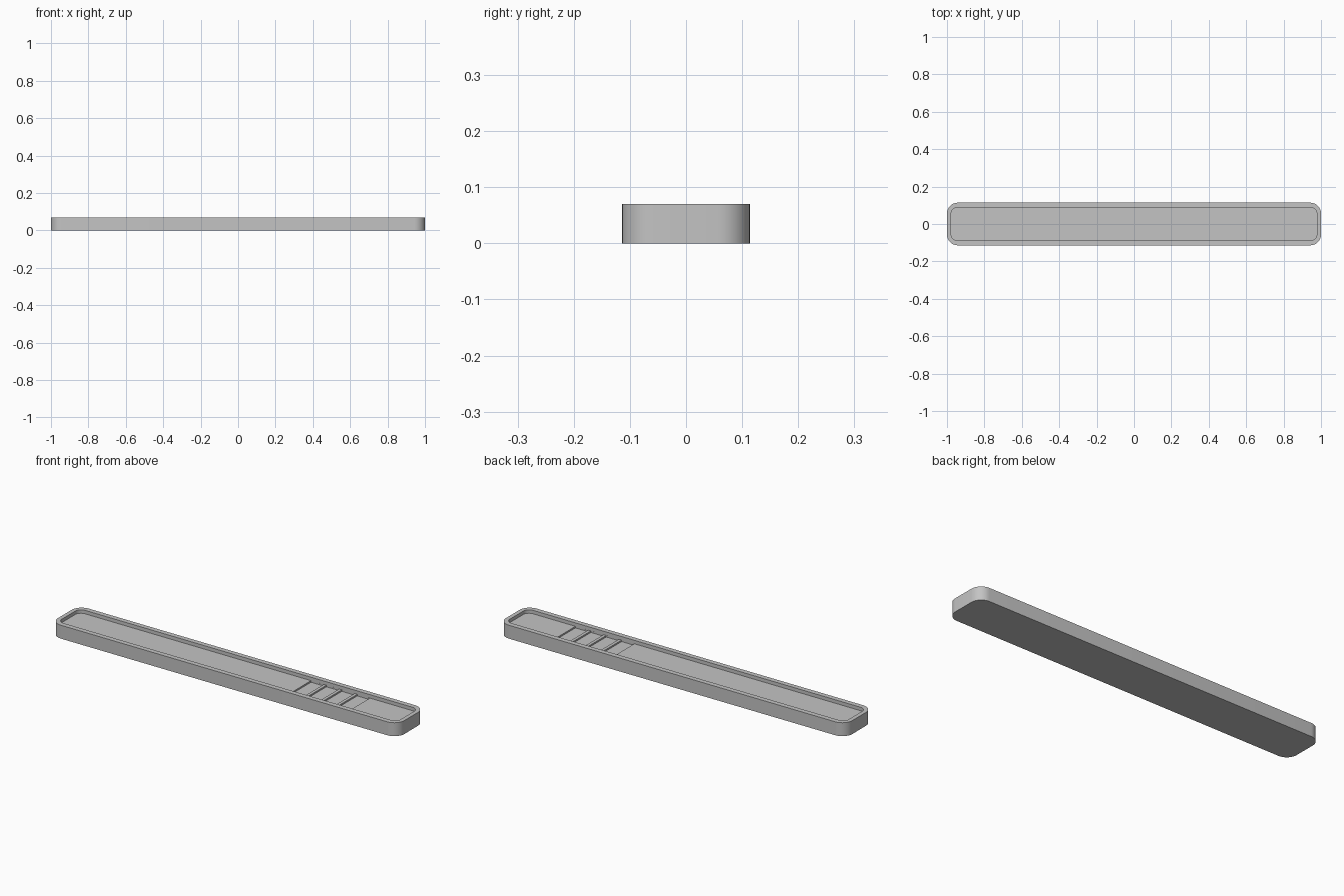
import bpy, bmesh, math

cube = bpy.data.objects.get("Cube")
if cube:
    bpy.data.objects.remove(cube, do_unlink=True)

HEIGHT, FLOOR, POCKET = 0.07, 0.052, 0.044

grey = bpy.data.materials.new("matte grey")
grey.use_nodes = True
colour = (0.55, 0.55, 0.55, 1)
grey.diffuse_color = colour
grey.node_tree.nodes["Principled BSDF"].inputs["Base Color"].default_value = colour


def ring(bm, hx, hy, r, z, steps=10):
    """Rounded rectangle of vertices at height z."""
    verts = []
    for quarter, (sx, sy) in enumerate([(1, 1), (-1, 1), (-1, -1), (1, -1)]):
        for i in range(steps + 1):
            a = (quarter + i / steps) * math.pi / 2
            verts.append(bm.verts.new((sx * (hx - r) + r * math.cos(a),
                                       sy * (hy - r) + r * math.sin(a), z)))
    return verts


def finish(bm, name):
    bmesh.ops.recalc_face_normals(bm, faces=bm.faces)
    mesh = bpy.data.meshes.new(name)
    bm.to_mesh(mesh)
    bm.free()
    mesh.materials.append(grey)
    obj = bpy.data.objects.new(name, mesh)
    bpy.context.collection.objects.link(obj)
    return obj


# Tray: outer wall, rim and sunken floor
bm = bmesh.new()
outer, inner = (1.0, 0.114, 0.058), (0.978, 0.088, 0.033)
rings = [ring(bm, *outer, 0), ring(bm, *outer, HEIGHT),
         ring(bm, *inner, HEIGHT), ring(bm, *inner, FLOOR)]
for low, high in zip(rings, rings[1:]):
    for i in range(len(low)):
        j = (i + 1) % len(low)
        bm.faces.new((low[i], low[j], high[j], high[i]))
bm.faces.new(rings[0])
bm.faces.new(rings[-1])
tray = finish(bm, "tray")

# Four shallow pockets in the floor, separated by thin ribs
bm = bmesh.new()
start, end, rib, count = 0.36, 0.70, 0.016, 4
width = (end - start - rib * (count - 1)) / count
top = HEIGHT - 0.005
for i in range(count):
    box = bmesh.ops.create_cube(bm, size=1)["verts"]
    bmesh.ops.scale(bm, verts=box, vec=(width, 0.1756, top - POCKET))
    bmesh.ops.translate(bm, verts=box, vec=(
        start + width / 2 + i * (width + rib), 0, (top + POCKET) / 2))
cutter = finish(bm, "pocket_cutter")
cutter.hide_render = True

cut = tray.modifiers.new("pockets", 'BOOLEAN')
cut.operation = 'DIFFERENCE'
cut.solver = 'EXACT'
cut.object = cutter
bpy.ops.object.select_all(action='DESELECT')
bpy.context.view_layer.objects.active = tray
tray.select_set(True)
bpy.ops.object.modifier_apply(modifier=cut.name)
bpy.data.objects.remove(cutter, do_unlink=True)
bpy.ops.object.shade_smooth_by_angle(angle=math.radians(30))
